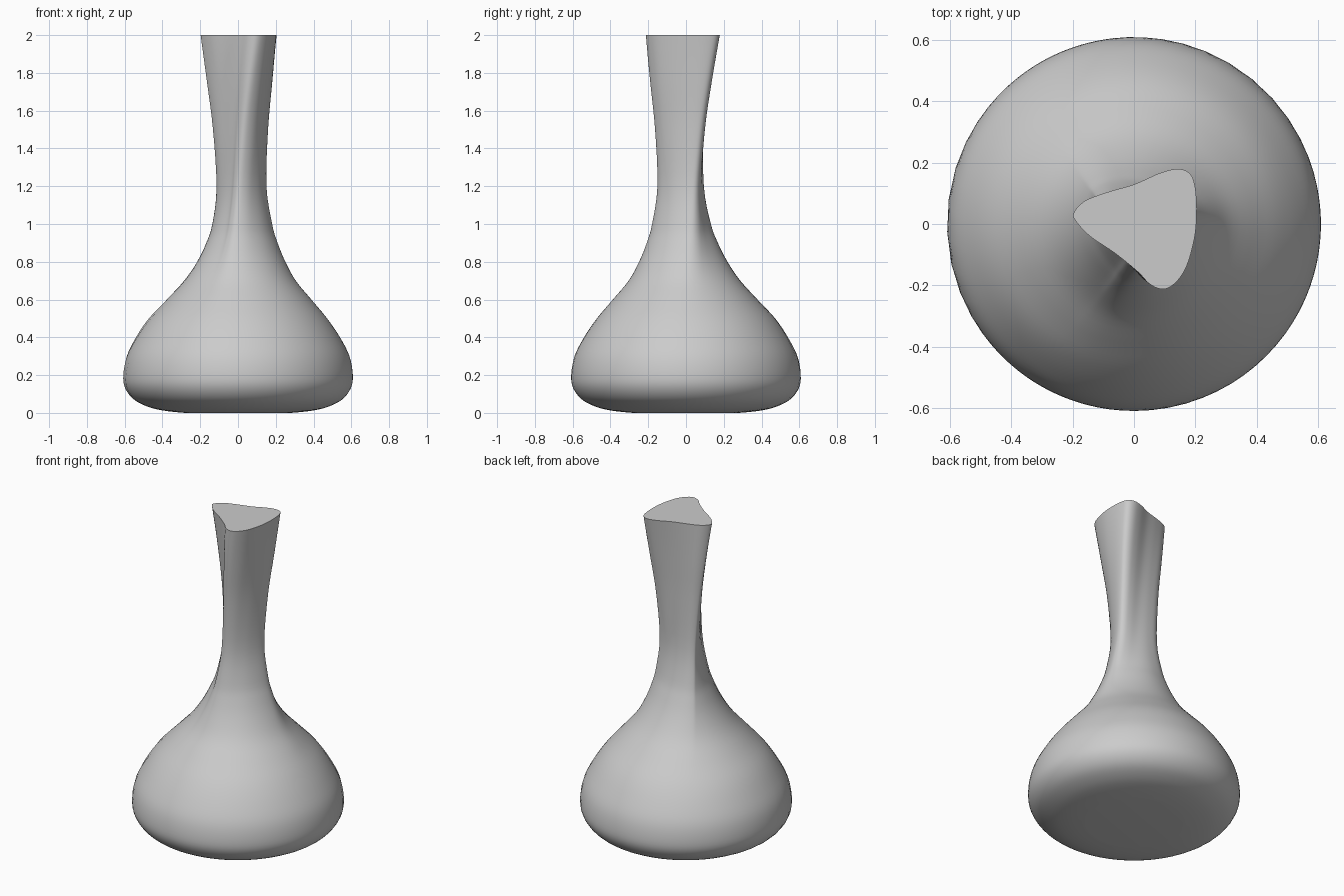
import bpy, bmesh, math
from mathutils import Vector, Matrix

cube = bpy.data.objects.get("Cube")
if cube:
    bpy.data.objects.remove(cube)


def spline(points, steps, closed=False):
    """Smooth curve through all the points."""
    pts = [Vector(p) for p in points]
    n = len(pts)
    pick = (lambda i: pts[i % n]) if closed else (lambda i: pts[max(0, min(n - 1, i))])
    out = []
    for i in range(n if closed else n - 1):
        a, b, c, d = (pick(i + k) for k in (-1, 0, 1, 2))
        for s in range(steps):
            t = s / steps
            out.append(b + (c - a) * t / 2 + (a * 2 - b * 5 + c * 4 - d) * t * t / 2
                       + (b * 3 - a - c * 3 + d) * t ** 3 / 2)
    if not closed:
        out.append(pts[-1])
    return out


# Three-lobed rim outline
rim = spline([(-.196, .036), (-.16, .075), (-.085, .104), (.003, .13), (.085, .166),
              (.143, .179), (.183, .163), (.2, .114), (.204, .033), (.196, -.05),
              (.17, -.14), (.134, -.192), (.095, -.212), (.052, -.196), (.013, -.156),
              (-.062, -.095), (-.143, -.04), (-.188, .008)], 5, closed=True)
rim.reverse()
MEAN = .18

# Side profile: height, mean radius, how lobed the section is
profile = spline([(0, .28, 0), (.01, .38, 0), (.03, .47, 0), (.07, .55, 0), (.13, .597, 0),
                  (.2, .608, 0), (.3, .59, 0), (.4, .54, 0), (.5, .472, 0), (.6, .383, .04),
                  (.7, .295, .1), (.8, .233, .22), (.9, .187, .36), (1, .154, .53),
                  (1.2, .122, .78), (1.5, .13, .93), (1.75, .153, 1), (2, MEAN, 1)], 4)


# Vase body: stacked sections that turn from round to lobed
def section(bm, z, radius, lobed):
    turn = Matrix.Rotation(math.radians(-30) * (2 - z), 2)
    ring = []
    for p in rim:
        q = turn @ (p.normalized().lerp(p / MEAN, lobed) * radius)
        ring.append(bm.verts.new((q.x, q.y, z)))
    return ring


bm = bmesh.new()
rings = [section(bm, *row) for row in profile]
for low, high in zip(rings, rings[1:]):
    for i in range(len(rim)):
        j = (i + 1) % len(rim)
        bm.faces.new((low[i], low[j], high[j], high[i]))
bm.faces.new(rings[0])
bm.faces.new(rings[-1])
bmesh.ops.recalc_face_normals(bm, faces=bm.faces)
mesh = bpy.data.meshes.new("vase")
bm.to_mesh(mesh)
bm.free()
vase = bpy.data.objects.new("vase", mesh)
bpy.context.collection.objects.link(vase)

# Plain grey clay
clay = bpy.data.materials.new("light grey")
clay.use_nodes = True
grey = (.6, .6, .6, 1)
clay.diffuse_color = grey
clay.node_tree.nodes["Principled BSDF"].inputs["Base Color"].default_value = grey
mesh.materials.append(clay)

bpy.ops.object.select_all(action='DESELECT')
vase.select_set(True)
bpy.context.view_layer.objects.active = vase
bpy.ops.object.shade_smooth_by_angle(angle=math.radians(40))
